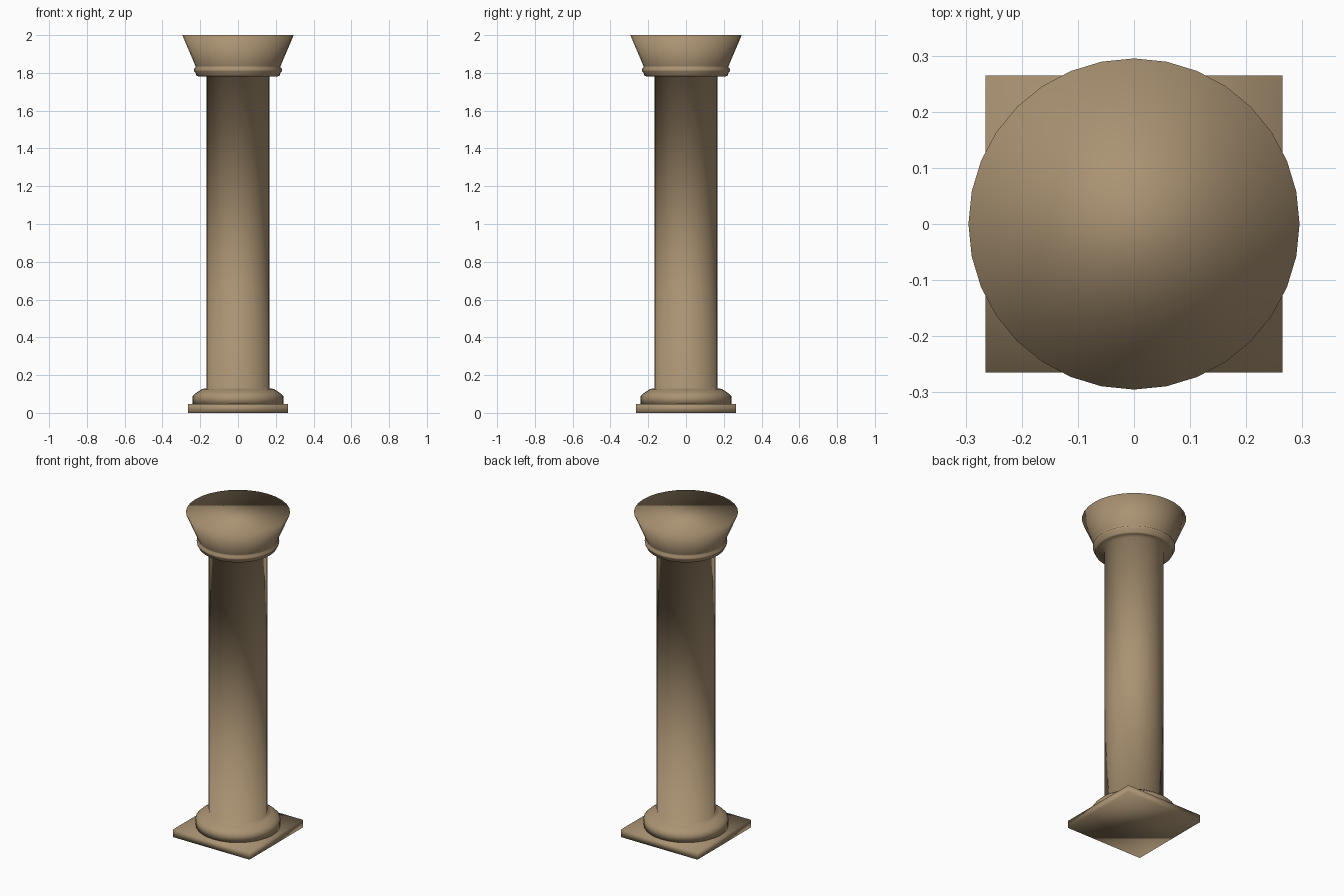
import bpy, bmesh, math

if "Cube" in bpy.data.objects:
    bpy.data.objects.remove(bpy.data.objects["Cube"])

stone = bpy.data.materials.new("tan stone")
stone.diffuse_color = (0.40, 0.29, 0.17, 1)
stone.use_nodes = True
stone.node_tree.nodes["Principled BSDF"].inputs["Base Color"].default_value = stone.diffuse_color


def finish(bm, name):
    bmesh.ops.recalc_face_normals(bm, faces=bm.faces)
    for f in bm.faces:
        f.smooth = True
    mesh = bpy.data.meshes.new(name)
    bm.to_mesh(mesh)
    bm.free()
    mesh.materials.append(stone)
    obj = bpy.data.objects.new(name, mesh)
    bpy.context.collection.objects.link(obj)
    return obj


def lathe(name, profile, sides=32):
    """Spin a (radius, height) profile around z and cap both ends."""
    bm = bmesh.new()
    rings = []
    for r, z in profile:
        rings.append([bm.verts.new((r * math.cos(2 * math.pi * i / sides),
                                    r * math.sin(2 * math.pi * i / sides), z))
                      for i in range(sides)])
    for a, b in zip(rings, rings[1:]):
        for i in range(sides):
            j = (i + 1) % sides
            bm.faces.new((a[i], a[j], b[j], b[i]))
    bm.faces.new(rings[0][::-1])
    bm.faces.new(rings[-1])
    return finish(bm, name)


# Square plinth
bm = bmesh.new()
bmesh.ops.create_cube(bm, size=1)
for v in bm.verts:
    v.co = (v.co.x * 0.53, v.co.y * 0.53, (v.co.z + 0.5) * 0.046)
finish(bm, "plinth")

# Round foot, shaft, moulding rings and flared capital in one turned profile
lathe("column", [
    (0.24, 0.045), (0.24, 0.09), (0.225, 0.104), (0.19, 0.127), (0.167, 0.13),  # foot
    (0.167, 1.785),                                              # shaft
    (0.212, 1.782), (0.222, 1.788), (0.224, 1.80),               # lower ring
    (0.232, 1.808), (0.234, 1.82), (0.224, 1.829),               # upper ring
    (0.226, 1.838), (0.295, 2.0),                                # flared capital
])
